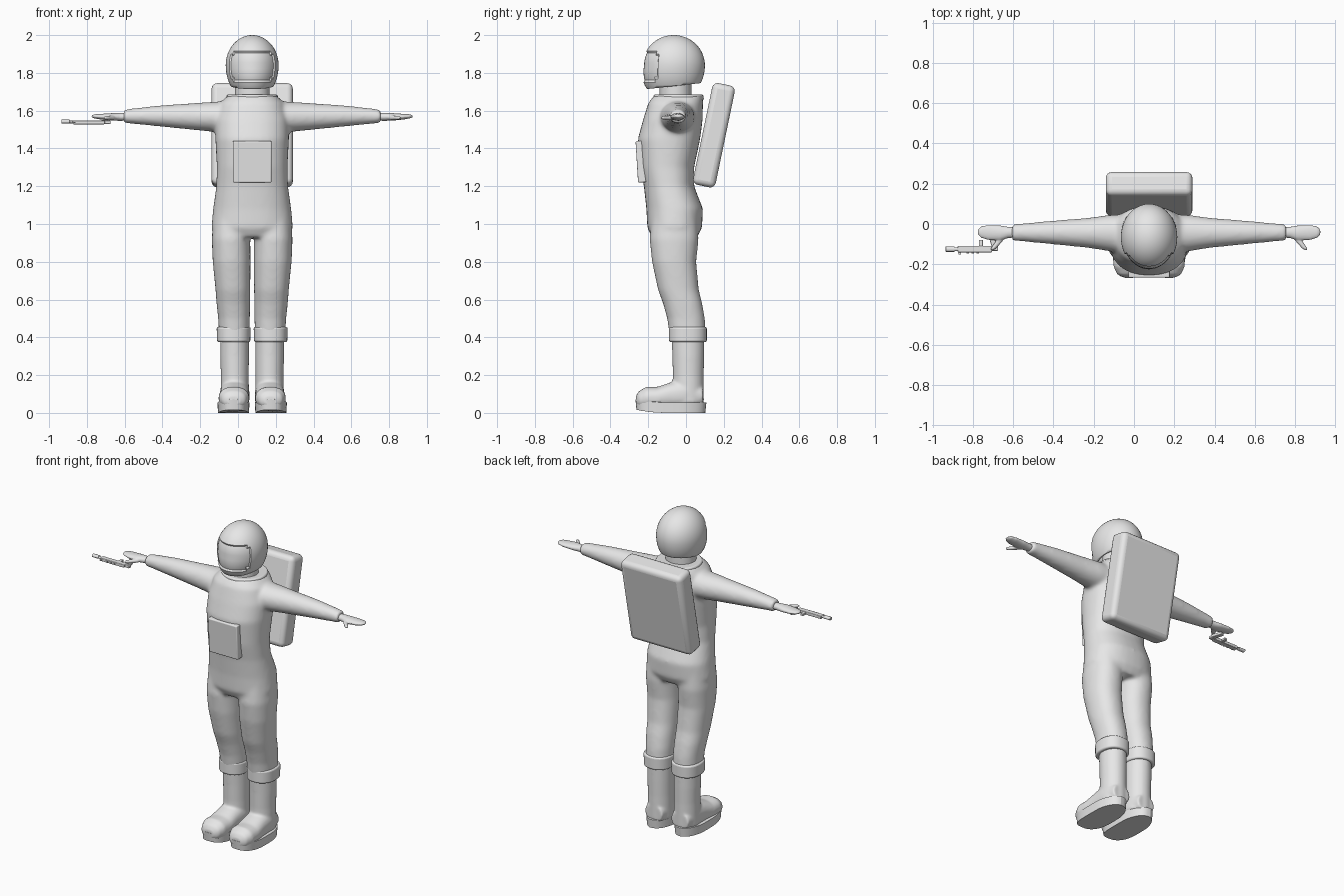
import bpy, bmesh, math
from mathutils import Vector, Matrix

CX = 0.075  # body centre line
if "Cube" in bpy.data.objects:
    bpy.data.objects.remove(bpy.data.objects["Cube"])

grey = bpy.data.materials.new("light_grey")
grey.use_nodes = True
grey.diffuse_color = (0.8, 0.8, 0.8, 1)
grey.node_tree.nodes["Principled BSDF"].inputs["Base Color"].default_value = (0.8, 0.8, 0.8, 1)


def loft(bm, axis, stations, side=1, power=2.0, sides=32):
    """Closed tube along an axis; station = position, two centres, two radii."""
    rings = []
    for pos, c1, c2, r1, r2 in stations:
        ring = []
        for i in range(sides):
            a = 2 * math.pi * i / sides
            c, s = math.cos(a), math.sin(a)
            p = [c1 + r1 * math.copysign(abs(c) ** (2 / power), c),
                 c2 + r2 * math.copysign(abs(s) ** (2 / power), s)]
            p.insert(axis, pos)
            ring.append(bm.verts.new((p[0] * side, p[1], p[2])))
        rings.append(ring)
    for a, b in zip(rings, rings[1:]):
        for i in range(sides):
            j = (i + 1) % sides
            bm.faces.new((a[i], a[j], b[j], b[i]))
    bm.faces.new(rings[0])
    bm.faces.new(rings[-1])


def finish(bm, name, bevel=0, voxel=0, smooth=0, angle=35):
    bmesh.ops.recalc_face_normals(bm, faces=bm.faces)
    me = bpy.data.meshes.new(name)
    bm.to_mesh(me)
    bm.free()
    ob = bpy.data.objects.new(name, me)
    bpy.context.collection.objects.link(ob)
    me.materials.append(grey)
    ob.location.x = CX
    bpy.ops.object.select_all(action='DESELECT')
    ob.select_set(True)
    bpy.context.view_layer.objects.active = ob
    bpy.ops.object.shade_smooth_by_angle(angle=math.radians(angle))
    if voxel:
        m = ob.modifiers.new("blend", 'REMESH')
        m.mode, m.voxel_size, m.use_smooth_shade = 'VOXEL', voxel, True
        m = ob.modifiers.new("soften", 'SMOOTH')
        m.factor, m.iterations = 0.5, smooth
    if bevel:
        m = ob.modifiers.new("round", 'BEVEL')
        m.width, m.segments, m.limit_method = bevel, 4, 'ANGLE'
        m.angle_limit = math.radians(40)
    return ob


def tube(name, axis, stations, side=1, power=2.0, sides=32, **kw):
    bm = bmesh.new()
    loft(bm, axis, stations, side, power, sides)
    return finish(bm, name, **kw)


def box(name, centre, size, tilt=0, bevel=0.0, spin=0):
    bm = bmesh.new()
    bmesh.ops.create_cube(bm, size=1)
    bmesh.ops.scale(bm, vec=size, verts=bm.verts)
    rot = Matrix.Rotation(spin, 3, 'Z') @ Matrix.Rotation(tilt, 3, 'X')
    bmesh.ops.rotate(bm, matrix=rot, verts=bm.verts)
    bmesh.ops.translate(bm, vec=centre, verts=bm.verts)
    return finish(bm, name, bevel=bevel)


# Suit: torso, arms and legs blended into one skin
torso = [(1.68, 0, -.04, .13, .13), (1.64, 0, -.055, .17, .145), (1.55, 0, -.07, .195, .158),
         (1.45, 0, -.09, .195, .165), (1.3, 0, -.1, .187, .143), (1.2, 0, -.09, .19, .133),
         (1.08, 0, -.06, .207, .15), (.98, 0, -.06, .216, .145), (.93, 0, -.06, .19, .12)]
leg = [(1.04, .11, -.06, .095, .12), (.92, .112, -.063, .102, .13), (.8, .109, -.063, .1, .117),
       (.65, .102, -.04, .092, .108), (.58, .1, -.018, .089, .104), (.5, .096, .0, .084, .1),
       (.4, .095, .01, .08, .095)]
arm = [(.08, -.05, 1.565, .1, .09), (.2, -.045, 1.567, .09, .08), (.3, -.044, 1.569, .075, .072),
       (.5, -.042, 1.572, .057, .055), (.64, -.042, 1.571, .044, .04), (.68, -.042, 1.569, .042, .037)]
bm = bmesh.new()
loft(bm, 2, torso, power=2.3)
for s in (1, -1):
    loft(bm, 2, leg, s, power=2.2)
    loft(bm, 0, arm, s)
finish(bm, "suit", voxel=.01, smooth=14)

# Neck and collar
tube("neck", 2, [(1.66, 0, -.055, .092, .085), (1.78, 0, -.055, .092, .085)])
tube("collar", 2, [(1.655, 0, -.04, .14, .135), (1.685, 0, -.04, .134, .132)], bevel=.008)

# Helmet: ellipsoid with a longer lower half, open below, with a recessed visor
bm = bmesh.new()
bmesh.ops.create_uvsphere(bm, u_segments=48, v_segments=32, radius=1)
visor = []
for f in bm.faces:
    c = f.calc_center_median()
    lon = abs(math.atan2(c.x, -c.y))
    corner = lon > 0.92 and (c.z > .36 or c.z < -.4)
    if lon < 1.05 and -.5 < c.z < .47 and not corner:
        visor.append(f)
bmesh.ops.inset_region(bm, faces=visor, thickness=.04, depth=-.05, use_even_offset=True)
for v in bm.verts:
    low = max(0, -v.co.z)
    front = max(0, -v.co.y)
    v.co = Vector((v.co.x * .14,
                   -.065 + v.co.y * .165 - .035 * low * front,
                   1.84 + v.co.z * (.16 if v.co.z > 0 else .19)))
bmesh.ops.bisect_plane(bm, geom=bm.verts[:] + bm.edges[:] + bm.faces[:],
                       plane_co=(0, -.065, 1.73), plane_no=(0, .11, -1), clear_outer=True)
helmet = finish(bm, "helmet", angle=30)
shell = helmet.modifiers.new("shell", 'SOLIDIFY')
shell.thickness = .012

# Backpack and chest panel
box("backpack", (0, .148, 1.47), (.43, .122, .55), tilt=-.205, bevel=.03)
box("chest_panel", (0, -.238, 1.33), (.205, .045, .22), tilt=.06, bevel=.007)

# Boots, cuffs and hands, repeated on both sides
shaft = [(.42, .093, .01, .076, .087), (.3, .093, .012, .076, .084), (.2, .092, .012, .074, .082),
         (.05, .092, .01, .076, .085)]
foot = [(.09, .092, .09, .06, .05), (.0, .092, .1, .078, .085), (-.08, .094, .09, .078, .072),
        (-.15, .096, .078, .082, .06), (-.21, .097, .078, .08, .06), (-.25, .097, .07, .062, .045),
        (-.265, .097, .065, .035, .025)]
palm = [(.65, -.042, 1.567, .024, .02), (.7, -.042, 1.567, .028, .021), (.74, -.045, 1.567, .038, .02),
        (.8, -.042, 1.568, .037, .015), (.835, -.04, 1.57, .028, .011), (.85, -.04, 1.57, .012, .005)]
thumb = [(-.04, .715, 1.563, .022, .012), (-.09, .748, 1.562, .017, .012),
         (-.12, .772, 1.562, .014, .01), (-.131, .78, 1.562, .006, .005)]
for s, side in ((1, "left"), (-1, "right")):
    bm = bmesh.new()
    loft(bm, 2, shaft, s)
    loft(bm, 1, foot, s, power=2.3)
    finish(bm, side + "_boot", voxel=.008, smooth=6)
    tube(side + "_boot_cuff", 2, [(.375, .098, .01, .088, .1), (.455, .098, .01, .09, .1)],
         s, power=2.3, bevel=.01)
    # Sole with a raised toe and a thicker front
    bm = bmesh.new()
    loft(bm, 2, [(0, .099, -.08, .082, .182), (.055, .099, -.08, .085, .188)], s, power=2.8, sides=48)
    for v in bm.verts:
        toe = max(0, -v.co.y - .1) / .17
        v.co.z += .018 * toe ** 2
        v.co.x -= s * .012 * max(0, v.co.y) / .1 * (1 if s * v.co.x > .099 else -1)
    finish(bm, side + "_sole", bevel=.005, angle=40)
    bm = bmesh.new()
    loft(bm, 0, palm, s, sides=20)
    loft(bm, 1, thumb, s, sides=12)
    finish(bm, side + "_hand", voxel=.004, smooth=3)

# Sidearm lying flat under the right hand, pointing outwards
GY, GZ = -.125, 1.538
box("gun_body", (-.865, GY, GZ), (.17, .032, .02), bevel=.004)
box("gun_rear", (-.775, GY + .004, GZ), (.05, .024, .018), bevel=.004)
box("gun_grip", (-.775, GY + .04, GZ + .004), (.028, .07, .018), spin=.3, bevel=.004)
box("gun_magazine", (-.835, GY + .026, GZ), (.02, .04, .014), bevel=.002)
box("gun_front_sight", (-.94, GY - .018, GZ), (.01, .016, .006))
tube("gun_barrel", 0, [(-.97, GY, GZ + .002, .009, .007), (-.88, GY, GZ + .002, .009, .007)], sides=16)
tube("gun_muzzle", 0, [(-1.01, GY, GZ + .004, .013, .01), (-.965, GY, GZ + .004, .013, .01)],
     sides=16, bevel=.002)
for k in range(3):
    box("gun_rib_%d" % (k + 1), (-.85 - .025 * k, GY - .018, GZ), (.012, .008, .012))
